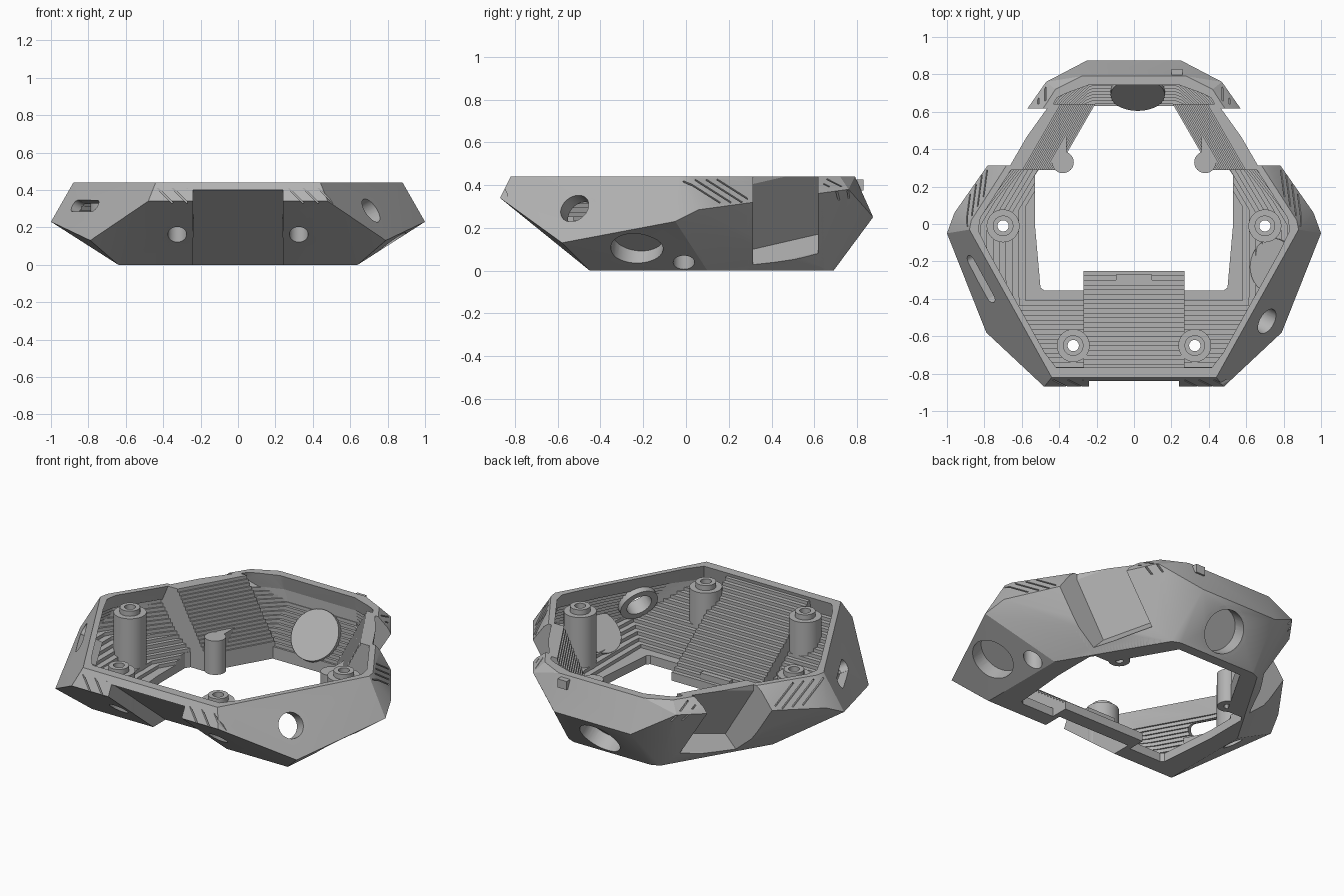
import bpy, bmesh, math
from mathutils import Vector, Matrix

cube = bpy.data.objects.get("Cube")
if cube:
    bpy.data.objects.remove(cube, do_unlink=True)

grey = bpy.data.materials.new("plain grey")
grey.use_nodes = True
COLOUR = (0.45, 0.45, 0.45, 1)
grey.diffuse_color = COLOUR
grey.node_tree.nodes["Principled BSDF"].inputs["Base Color"].default_value = COLOUR


def make(name, bm):
    bmesh.ops.recalc_face_normals(bm, faces=bm.faces[:])
    mesh = bpy.data.meshes.new(name)
    bm.to_mesh(mesh)
    bm.free()
    mesh.materials.append(grey)
    obj = bpy.data.objects.new(name, mesh)
    bpy.context.collection.objects.link(obj)
    return obj


def hull(name, points):
    """Convex solid around points mirrored in x."""
    bm = bmesh.new()
    for x, y, z in points:
        for s in (-1, 1):
            bm.verts.new((s * x, y, z))
    bmesh.ops.remove_doubles(bm, verts=bm.verts[:], dist=.0005)
    bmesh.ops.convex_hull(bm, input=bm.verts[:])
    loose = [v for v in bm.verts if not v.link_faces]
    bmesh.ops.delete(bm, geom=loose, context="VERTS")
    return make(name, bm)


def section(obj, z):
    """Points where a level plane meets the +x half of a solid."""
    bm = bmesh.new()
    bm.from_mesh(obj.data)
    geom = bm.verts[:] + bm.edges[:] + bm.faces[:]
    cut = bmesh.ops.bisect_plane(bm, geom=geom, plane_co=(0, 0, z), plane_no=(0, 0, 1))
    pts = [tuple(v.co) for v in cut["geom_cut"]
           if isinstance(v, bmesh.types.BMVert) and v.co.x > .01]
    bm.free()
    return pts


def stairs(a, b, count):
    """Profile points stepping down from a to b."""
    pts = []
    for i in range(count):
        r0, r1 = (a[0] + (b[0] - a[0]) * k / count for k in (i, i + 1))
        z1 = a[1] + (b[1] - a[1]) * (i + 1) / count
        pts += [(r0, z1), (r1, z1)]
    return [a] + pts


def prism(name, profile, matrix, lo, hi):
    """Extrude a (radius, height) profile sideways from lo to hi."""
    bm = bmesh.new()
    rings = [[bm.verts.new(matrix @ Vector((r, t, z))) for r, z in profile] for t in (lo, hi)]
    bm.faces.new(rings[0])
    bm.faces.new(rings[1][::-1])
    n = len(profile)
    for i in range(n):
        j = (i + 1) % n
        bm.faces.new((rings[0][i], rings[1][i], rings[1][j], rings[0][j]))
    return make(name, bm)


def rod(name, start, end, radius):
    a, b = Vector(start), Vector(end)
    bm = bmesh.new()
    m = Matrix.Translation((a + b) / 2) @ (b - a).to_track_quat("Z", "Y").to_matrix().to_4x4()
    bmesh.ops.create_cone(bm, cap_ends=True, segments=40, radius1=radius,
                          radius2=radius, depth=(b - a).length, matrix=m)
    return make(name, bm)


def box(name, centre, size, rot=Matrix.Identity(4)):
    bm = bmesh.new()
    m = Matrix.Translation(centre) @ rot @ Matrix.Diagonal((*size, 1))
    bmesh.ops.create_cube(bm, size=1, matrix=m)
    return make(name, bm)


def boolean(obj, tool, operation="DIFFERENCE"):
    mod = obj.modifiers.new("cut", "BOOLEAN")
    mod.operation, mod.object, mod.solver = operation, tool, "EXACT"
    bpy.context.view_layer.objects.active = obj
    bpy.ops.object.modifier_apply(modifier=mod.name)


def discard(*objs):
    for o in objs:
        bpy.data.objects.remove(o, do_unlink=True)


# Faceted outer volume
bottom = [(.64, -.45, 0), (.64, .1, 0), (.3, .67, 0), (.25, .69, 0)]
middle = [(.48, -.87, .34), (.79, -.58, .13), (1, -.05, .23), (.96, .06, .285),
          (.47, .76, .38), (.25, .875, .25)]
top = [(.44, -.82, .44), (.88, -.03, .44), (.87, .02, .44), (.42, .72, .44), (.28, .79, .44)]
outer = hull("outer_volume", bottom + middle + top)
shell = hull("shell", bottom + middle + top)

# Cavity, cut as level steps low down and as smooth walls above
S, STEP, SMOOTH_Z = .905, .02, .351
inner = [(x * S, y * S, z + .05) for x, y, z in bottom]
inner += [(x * S, y * S, z + .01) for x, y, z in middle]
inner += [(x * S, y * S, z + d) for x, y, z in top for d in (0, .1)]
cavity = hull("cavity", inner)
z = .051
while z < SMOOTH_Z - .001:
    pts = section(cavity, z)
    slab = hull("slab", pts + [(x, y, z + STEP + .001) for x, y, _ in pts])
    boolean(shell, slab)
    discard(slab)
    z += STEP
upper = hull("upper_cavity", section(cavity, SMOOTH_Z) + [p for p in inner if p[2] > SMOOTH_Z])
boolean(shell, upper)

# Large opening in the floor
half = [(.48, -.355), (.5, -.34), (.53, 0), (.53, .26), (.36, .51), (.27, .63)]
outline = half + [(-x, y) for x, y in half[::-1]]
lay_flat = Matrix(((1, 0, 0, 0), (0, 0, 1, 0), (0, 1, 0, 0), (0, 0, 0, 1)))
opening = prism("opening", outline, lay_flat, -.1, .12)
boolean(shell, opening)
discard(cavity, upper, opening)
parts = [shell]

# Short rear posts on arms
arms = []
for side, s in (("left", 1), ("right", -1)):
    post = rod(side + "_rear_post", (s * .38, .33, 0), (s * .38, .33, .2), .058)
    hole = rod("post_hole", (s * .38, .33, -.1), (s * .38, .33, .15), .022)
    boolean(post, hole)
    discard(hole)
    arm = box(side + "_rear_arm", (s * .385, .48, .1), (.05, .24, .2))
    boolean(arm, outer, "INTERSECT")
    arms.append(arm)
    parts += [post, arm]

# Three recessed grips, each backed by a raised panel inside
front_cut = [(.83, .4), (.335, 0), (.25, -.07), (1.2, -.1), (1.2, .4)]
front_back = stairs((.75, .42), (.25, .05), 20) + [(.25, 0), (1.2, 0), (1.2, .42)]
side_cut = [(.73, .6), (.73, .44), (.57, .135), (.64, .05), (1.2, -.3), (1.2, .6)]
side_back = stairs((.66, .44), (.5, .1), 18) + [(.5, 0), (1.2, 0), (1.2, .44)]
face_front = Matrix.Rotation(math.radians(-90), 4, "Z")
C, MID, RISE = math.cos(math.radians(30)), .537, .2
grips = [("front", front_cut, front_back, face_front, face_front, 0, .24)]
for name, s in (("left", 1), ("right", -1)):
    # The side walls run straight out in x, and the sill climbs to the rear
    skew = Matrix(((s / C, -s * .5, 0, 0), (0, C, 0, 0), (0, 0, 1, 0), (0, 0, 0, 1)))
    climb = skew.copy()
    climb[2][1], climb[2][3] = RISE, -RISE * MID
    grips.append((name, side_cut, side_back, climb, skew, MID, .175))
for name, cut, back, cut_frame, back_frame, mid, width in grips:
    panel = prism(name + "_grip_panel", back, back_frame, mid - width - .03, mid + width + .03)
    cutter = prism("grip_cutter", cut, cut_frame, mid - width, mid + width)
    boolean(panel, outer, "INTERSECT")
    for obj in [panel, shell] + arms:
        boolean(obj, cutter)
    discard(cutter)
    parts.append(panel)

# Screw pillars with stepped tops, bored from below
for i, (x, y) in enumerate([(-.7, -.01), (.7, -.01), (-.325, -.65), (.325, -.65)]):
    pillar = rod(f"screw_pillar_{i + 1}", (x, y, 0), (x, y, .39), .088)
    collar = rod("collar", (x, y, .3), (x, y, .42), .055)
    boolean(pillar, collar, "UNION")
    boolean(pillar, outer, "INTERSECT")
    wide = rod("wide_bore", (x, y, -.1), (x, y, .34), .05)
    thin = rod("thin_bore", (x, y, -.1), (x, y, .6), .03)
    for obj in (pillar, shell):
        boolean(obj, wide)
    boolean(pillar, thin)
    discard(collar, wide, thin)
    parts.append(pillar)

# Round pockets in the lower faces, closed by bosses inside
for name, centre, axis in (("left", (.8, -.23, .1), (.61, -.09, -.79)),
                           ("rear", (.02, .775, .118), (0, .81, -.585))):
    c, n = Vector(centre), Vector(axis).normalized()
    boss = rod(name + "_pocket_boss", c + n * .1, c - n * .105, .145)
    boolean(boss, outer, "INTERSECT")
    pocket = rod("pocket", c + n * .15, c - n * .085, .122)
    for obj in (boss, shell):
        boolean(obj, pocket)
    discard(pocket)
    parts.append(boss)

# Button hole with an inner washer on the left
n = Vector((.79, -.42, .43)).normalized()
c = Vector((.71, -.52, .29))
button = rod("button_hole", c + n * .2, c - n * .2, .072)
washer = rod("button_washer", c, c - n * .08, .11)
boolean(washer, outer, "INTERSECT")
for obj in (washer, shell):
    boolean(obj, button)
discard(button)
parts.append(washer)

# Port slot with rounded ends and a ledge on the right
n.x = -n.x
slot_mid = Vector((-.81, -.29, .31))
along = Vector((.47, -.88, 0)).normalized()
up = n.cross(along)
frame = Matrix((along, n, up)).transposed().to_4x4()
slot_tools = [box("slot", slot_mid, (.22, .3, .07), frame)]
for s in (-1, 1):
    end = slot_mid + along * s * .108
    slot_tools.append(rod("round_end", end - n * .16, end + n * .16, .0345))
for tool in slot_tools:
    boolean(shell, tool)
discard(*slot_tools)
parts.append(box("port_ledge", slot_mid - n * .085 - up * .055, (.3, .06, .03), frame))

# Diagonal grip grooves along the upper edge bands
slant = Matrix.Rotation(math.radians(45), 4, "Y")
grooves = [((x, -.86, .4), (.2, .05, .008), slant)
           for x in (-.42, -.34, -.26, .28, .36, .44)]
for s in (1, -1):
    for t in (-.42, -.36, -.3, -.24, .3, .37):
        a = math.radians(33 if s > 0 else 147)
        spin = (Matrix.Rotation(a, 4, "Z") @ Matrix.Rotation(math.radians(-32), 4, "Y")
                @ Matrix.Rotation(math.radians(s * 50), 4, "X"))
        r = .785
        pos = (r * math.cos(a) - s * t * math.sin(a), r * math.sin(a) + s * t * math.cos(a), .37)
        grooves.append((pos, (.04, .008, .2), spin))
for pos, size, rot in grooves:
    g = box("groove", pos, size, rot)
    boolean(shell, g)
    discard(g)

# Small latch on the rear rim and stop bar on the front panel
parts.append(box("rear_latch", (.23, .805, .4), (.06, .05, .05)))
parts.append(box("front_stop_bar", (0, -.285, .06), (.19, .03, .05)))

discard(outer)
for obj in parts:
    bpy.ops.object.select_all(action="DESELECT")
    obj.select_set(True)
    bpy.context.view_layer.objects.active = obj
    bpy.ops.object.shade_smooth_by_angle(angle=math.radians(20))
